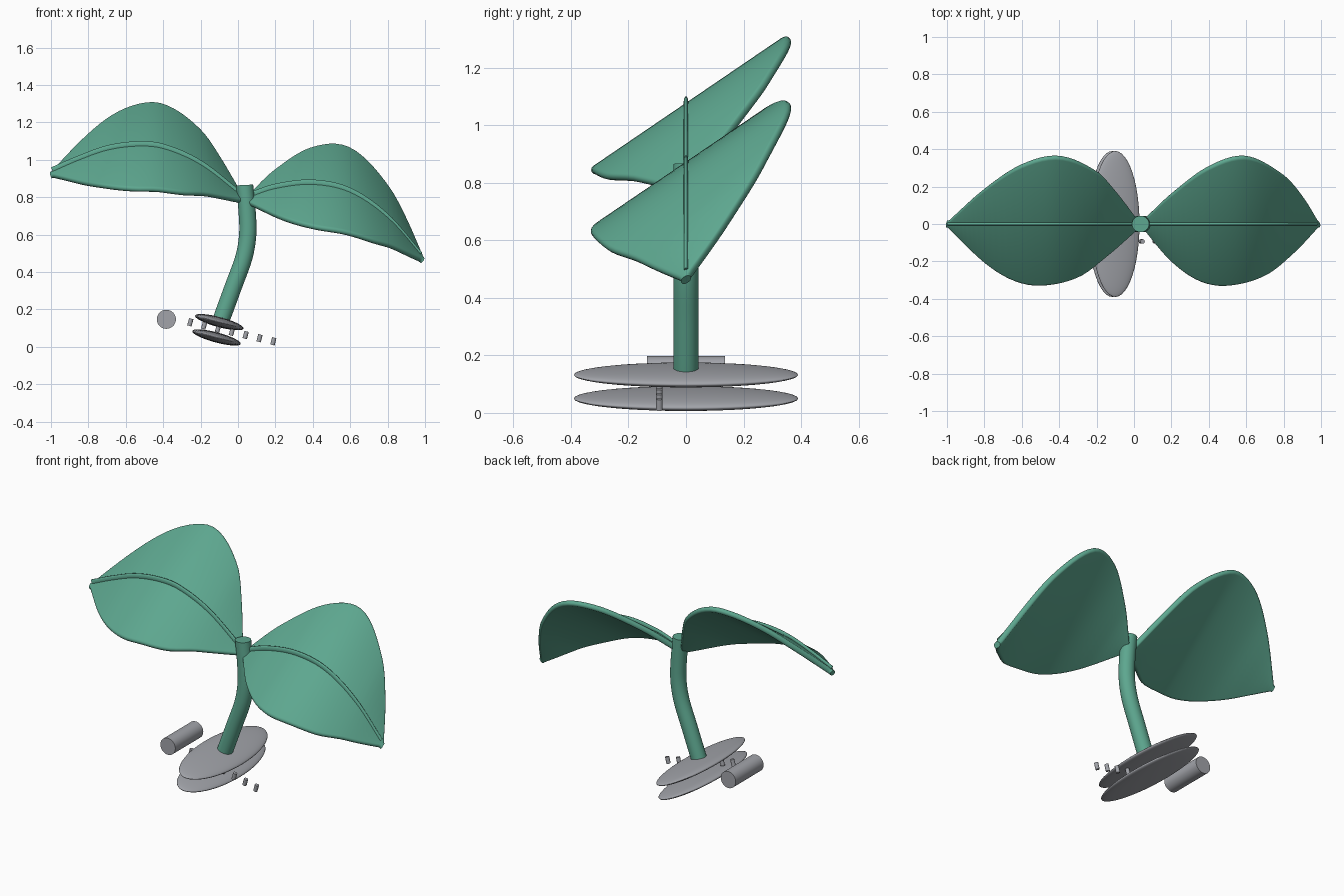
import bpy, bmesh, math
from mathutils import Vector

if "Cube" in bpy.data.objects:
    bpy.data.objects.remove(bpy.data.objects["Cube"])


def material(name, rgb):
    m = bpy.data.materials.new(name)
    m.diffuse_color = (*rgb, 1)
    m.use_nodes = True
    m.node_tree.nodes["Principled BSDF"].inputs["Base Color"].default_value = m.diffuse_color
    return m


GREEN = material("leaf_green", (0.11, 0.385, 0.275))
GREY = material("stone_grey", (0.36, 0.37, 0.40))


def finish(ob, mat, angle=40):
    ob.data.materials.append(mat)
    bpy.context.view_layer.objects.active = ob
    ob.select_set(True)
    bpy.ops.object.shade_smooth_by_angle(angle=math.radians(angle))
    ob.select_set(False)


def loft(name, rings, mat, angle=50):
    """Closed skin through a list of equal-length rings."""
    bm = bmesh.new()
    vs = [[bm.verts.new(p) for p in r] for r in rings]
    n = len(vs[0])
    for a, b in zip(vs, vs[1:]):
        for i in range(n):
            j = (i + 1) % n
            bm.faces.new((a[i], a[j], b[j], b[i]))
    bm.faces.new(vs[0])
    bm.faces.new(vs[-1])
    bmesh.ops.recalc_face_normals(bm, faces=bm.faces)
    me = bpy.data.meshes.new(name)
    bm.to_mesh(me)
    bm.free()
    ob = bpy.data.objects.new(name, me)
    bpy.context.collection.objects.link(ob)
    finish(ob, mat, angle)


def smooth(pts, x):
    """Smooth curve value at x through (x, value) points sorted by x."""
    def slope(i):
        a, b = pts[max(i - 1, 0)], pts[min(i + 1, len(pts) - 1)]
        return (b[1] - a[1]) / (b[0] - a[0])
    i = 0
    while i < len(pts) - 2 and x > pts[i + 1][0]:
        i += 1
    (x0, y0), (x1, y1) = pts[i], pts[i + 1]
    d = x1 - x0
    t = (x - x0) / d
    return ((2*t**3 - 3*t**2 + 1) * y0 + (t**3 - 2*t**2 + t) * d * slope(i)
            + (3*t**2 - 2*t**3) * y1 + (t**3 - t**2) * d * slope(i + 1))


SLOPE = 0.68    # leaves rise towards the back
HALF = 0.016    # half of the leaf thickness


def leaf(name, rib, back, front):
    xa, xb = rib[0][0], rib[-1][0]
    rings, rib_rings = [], []
    steps = 44
    for k in range(steps + 1):
        x = xa + (xb - xa) * (0.5 - 0.5 * math.cos(math.pi * k / steps))
        z = smooth(rib, x)
        e = 0.004
        dz = (smooth(rib, min(x + e, xb)) - smooth(rib, max(x - e, xa))) / (
            min(x + e, xb) - max(x - e, xa))
        nrm = Vector((-dz, -SLOPE, 1)).normalized()
        across = Vector((0, 1, SLOPE)).normalized()
        mid = Vector((x, 0, z - 0.042))
        ring = []
        # rounded blade section
        for side, edge in ((1, smooth(back, x)), (-1, smooth(front, x))):
            y = max(edge - HALF, 0.003) * side
            c = mid + Vector((0, y, SLOPE * y))
            for s in range(7):
                a = math.radians(-90 + 30 * s) * side
                ring.append(c + across * (side * HALF * math.cos(a)) + nrm * (HALF * math.sin(a)))
        rings.append(ring)
        # raised rib section
        up = Vector((-dz, 0, 1)).normalized()
        c = Vector((x, 0, z)) - up * 0.018
        rib_rings.append([c + Vector((0, 0.008 * math.cos(a), 0)) + up * (0.018 * math.sin(a))
                          for a in (math.tau * i / 10 for i in range(10))])
    loft(name, rings, GREEN, 60)
    loft(name + "_rib", rib_rings, GREEN, 60)


# Leaves: rib height, back half-width and front half-width along x
leaf("left_leaf",
     [(-1, 0.96), (-0.85, 1.025), (-0.7, 1.078), (-0.54, 1.1), (-0.4, 1.087),
      (-0.2, 1.0), (0.015, 0.835)],
     [(-1, 0.012), (-0.8, 0.19), (-0.6, 0.32), (-0.4, 0.365), (-0.2, 0.285),
      (-0.1, 0.18), (0.015, 0.03)],
     [(-1, 0.012), (-0.8, 0.205), (-0.65, 0.3), (-0.5, 0.33), (-0.3, 0.285),
      (-0.15, 0.175), (0.015, 0.03)])
leaf("right_leaf",
     [(0.055, 0.825), (0.2, 0.873), (0.4, 0.895), (0.6, 0.852), (0.8, 0.715), (0.985, 0.505)],
     [(0.055, 0.03), (0.2, 0.165), (0.4, 0.31), (0.6, 0.365), (0.8, 0.265),
      (0.9, 0.15), (0.985, 0.012)],
     [(0.055, 0.03), (0.2, 0.2), (0.35, 0.305), (0.5, 0.33), (0.7, 0.275),
      (0.85, 0.155), (0.985, 0.012)])

# Stem: bent tube
path = [(0.15, -0.088), (0.33, -0.022), (0.48, 0.032), (0.6, 0.052), (0.72, 0.049), (0.865, 0.035)]
stem = []
for k in range(25):
    z = 0.15 + 0.715 * k / 24
    d = (smooth(path, min(z + 0.01, 0.865)) - smooth(path, max(z - 0.01, 0.15))) / 0.02
    side = Vector((1, 0, -d)).normalized()
    c = Vector((smooth(path, z), 0, z))
    stem.append([c + side * (0.046 * math.cos(a)) + Vector((0, 0.044 * math.sin(a), 0))
                 for a in (math.tau * i / 24 for i in range(24))])
loft("stem", stem, GREEN)

# Two thin tilted discs
TILT = math.radians(15)
for name, x, z in (("upper_disc", -0.1, 0.132), ("lower_disc", -0.115, 0.05)):
    bpy.ops.mesh.primitive_uv_sphere_add(segments=48, ring_count=24, radius=1,
                                         location=(x, 0, z), rotation=(0, TILT, 0))
    ob = bpy.context.object
    ob.name = name
    ob.scale = (0.134, 0.39, 0.027)
    finish(ob, GREY, 180)

# Row of small pegs
for i in range(7):
    bpy.ops.mesh.primitive_cylinder_add(vertices=12, radius=0.012, depth=0.04,
                                        location=(-0.255 + 0.074 * i, -0.093, 0.131 - 0.017 * i),
                                        rotation=(0, TILT, 0))
    bpy.context.object.name = f"peg_{i + 1}"
    finish(bpy.context.object, GREY)

# Roller lying along y
bpy.ops.mesh.primitive_cylinder_add(vertices=32, radius=0.051, depth=0.272,
                                    location=(-0.383, 0, 0.147), rotation=(math.pi / 2, 0, 0))
bpy.context.object.name = "roller"
finish(bpy.context.object, GREY)
